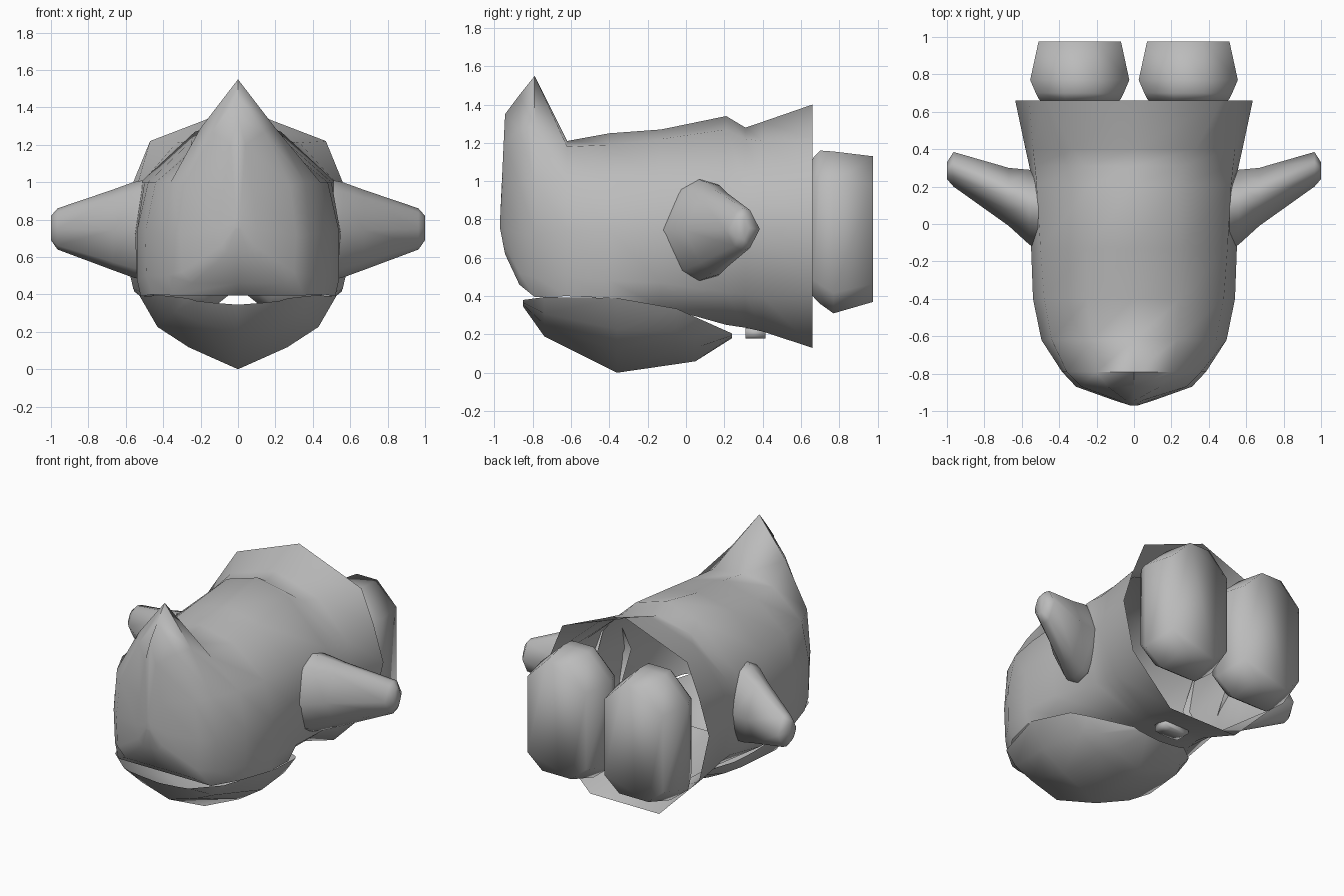
import bpy, bmesh, math

if "Cube" in bpy.data.objects:
    bpy.data.objects.remove(bpy.data.objects["Cube"])

grey = bpy.data.materials.new("plain_grey")
grey.diffuse_color = (0.5, 0.5, 0.5, 1)
grey.use_nodes = True
grey.node_tree.nodes["Principled BSDF"].inputs["Base Color"].default_value = grey.diffuse_color


def loft(name, rings, closed=True, cap_start=False, cap_end=False, angle=75, drop=None):
    """Skin a surface through rings of equal point count; drop() picks faces to open."""
    bm = bmesh.new()
    vs = [[bm.verts.new(p) for p in r] for r in rings]
    n = len(vs[0])
    for a, b in zip(vs, vs[1:]):
        for i in range(n if closed else n - 1):
            j = (i + 1) % n
            bm.faces.new((a[i], a[j], b[j], b[i]))
    if cap_start:
        bm.faces.new(vs[0][::-1])
    if cap_end:
        bm.faces.new(vs[-1])
    bmesh.ops.recalc_face_normals(bm, faces=bm.faces)
    if drop:
        bmesh.ops.delete(bm, geom=[f for f in bm.faces if drop(f)], context='FACES')
    me = bpy.data.meshes.new(name)
    bm.to_mesh(me)
    bm.free()
    ob = bpy.data.objects.new(name, me)
    bpy.context.collection.objects.link(ob)
    me.materials.append(grey)
    bpy.ops.object.select_all(action='DESELECT')
    ob.select_set(True)
    bpy.context.view_layer.objects.active = ob
    bpy.ops.object.shade_smooth_by_angle(angle=math.radians(angle))
    return ob


def section(y, top, *c):
    """Symmetric ring: top centre, then x, z pairs down one side."""
    half = list(zip(c[::2], c[1::2]))
    right = [(x, y, z) for x, z in half]
    left = [(-x, y, z) for x, z in reversed(half)]
    return [(0, y, top)] + right + [(0, y, half[-1][1])] + left


def mouth_opening(f):
    """Underside faces above the jaw."""
    c = f.calc_center_median()
    return -.79 < c.y < -.1 and abs(f.normal.z) > .9 and c.z < .5


# Body: hollow, with face, pointed crest, trunk and the flared open skirt at the back
body = [
    (-.97, .82, .01, .81, .015, .80, .02, .78, .015, .76, .01, .75),
    (-.945, 1.35, .04, 1.2, .08, .95, .10, .75, .09, .66, .06, .62),
    (-.87, 1.45, .14, 1.27, .28, .98, .31, .72, .30, .52, .24, .46),
    (-.79, 1.55, .20, 1.29, .36, 1.0, .385, .72, .375, .50, .35, .395),
    (-.62, 1.21, .23, 1.18, .44, 1.0, .495, .74, .49, .50, .46, .40),
    (-.40, 1.25, .25, 1.19, .48, 1.0, .54, .74, .54, .48, .52, .39),
    (-.13, 1.27, .25, 1.22, .50, 1.0, .55, .72, .53, .47, .47, .345),
    (.21, 1.34, .23, 1.27, .52, 1.0, .54, .72, .48, .42, .27, .25),
    (.31, 1.28, .26, 1.22, .53, .98, .56, .74, .48, .41, .24, .235),
    (.40, 1.31, .33, 1.21, .54, .98, .58, .75, .49, .40, .23, .215),
    (.66, 1.40, .47, 1.22, .56, 1.0, .635, .76, .56, .43, .26, .13),
]
loft("body", [section(*s) for s in body], cap_start=True, drop=mouth_opening)

# Lower jaw: open bowl under the body (y, half width, rim z, bottom z)
jaw = [(-.85, .27, .38, .345), (-.74, .41, .395, .19), (-.36, .525, .39, .0),
       (-.05, .47, .335, .045), (.05, .40, .29, .06), (.24, .20, .205, .18)]
shape = [(-1, 1), (-.82, .58), (-.5, .3), (0, 0), (.5, .3), (.82, .58), (1, 1)]
loft("lower_jaw", [[(u * w, y, b + v * (r - b)) for u, v in shape]
                   for y, w, r, b in jaw], closed=False)

# Arms: tapered stubs (x, y front, y back, z low, z high)
arm = [(.51, -.14, .28, .48, 1.01), (.56, -.11, .29, .49, 1.0),
       (.67, -.01, .30, .53, .96), (.965, .20, .385, .64, .86), (1.0, .24, .33, .69, .82)]
# Feet: chunky octagons (y, half width, z low, z high)
foot = [(.62, .17, .46, 1.05), (.67, .22, .39, 1.13), (.70, .235, .36, 1.16),
        (.77, .265, .31, 1.155), (.977, .22, .37, 1.13)]
octagon = [(1, .62), (.35, 1), (-.35, 1), (-1, .62), (-1, -.75), (-.5, -1), (.5, -1), (1, -.75)]
oval = [(1, 0), (.45, .9), (0, 1), (-.45, .8), (-1, 0), (-.45, -.8), (0, -1), (.45, -.9)]
for side, s in (("left", -1), ("right", 1)):
    loft("arm_" + side, [[(s * x, (a + b) / 2 + u * (b - a) / 2, (c + d) / 2 + v * (d - c) / 2)
                          for u, v in oval] for x, a, b, c, d in arm], cap_end=True)
    loft("foot_" + side, [[(s * .29 + u * w, y, (c + d) / 2 + v * (d - c) / 2)
                           for u, v in octagon] for y, w, c, d in foot],
         cap_start=True, cap_end=True, angle=180)

# Small knob under the body
loft("belly_knob", [[(.09 * u, y, .21 + .032 * v) for u, v in octagon] for y in (.31, .415)],
     cap_start=True, cap_end=True, angle=180)
